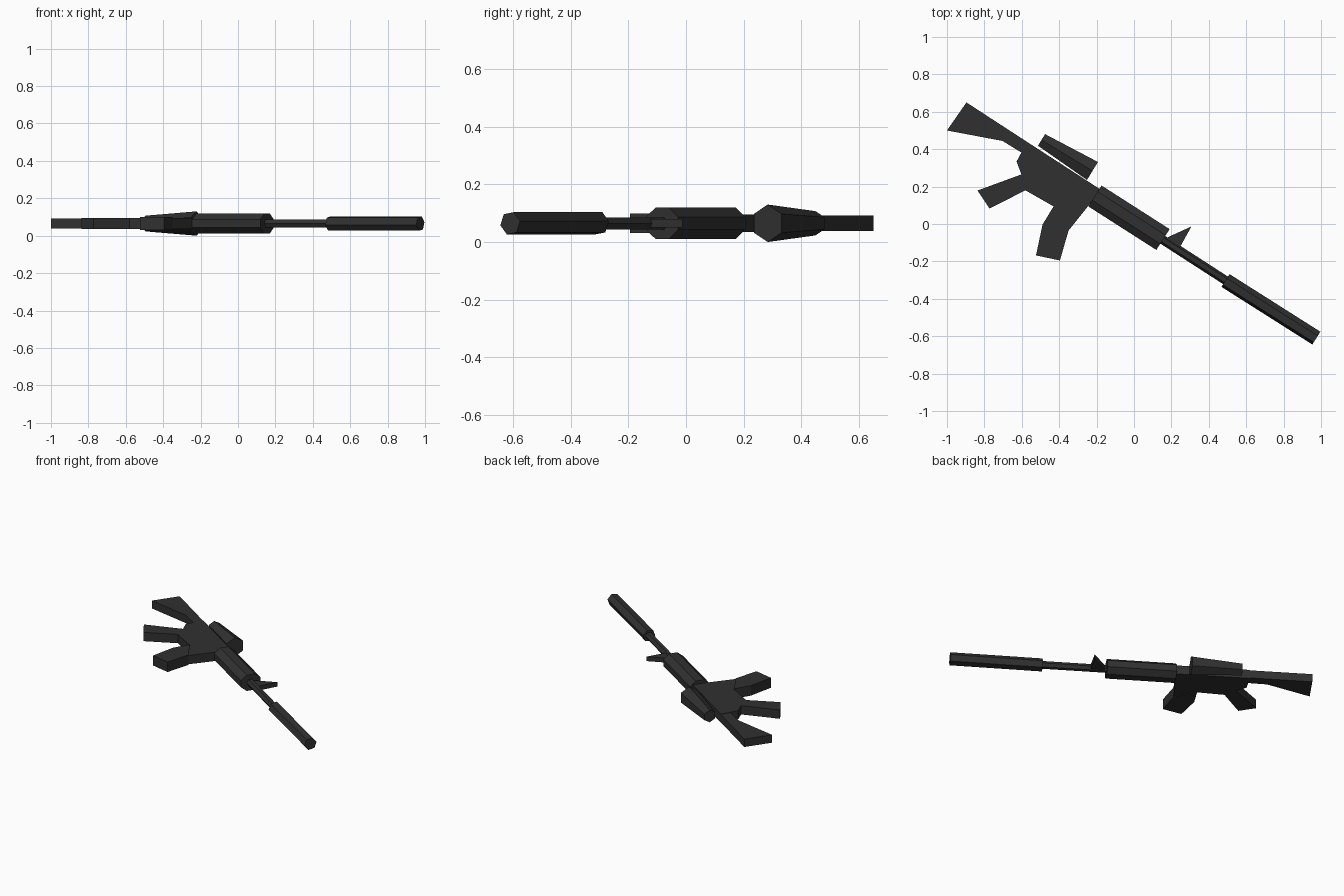
import bpy, bmesh, math
from mathutils import Vector, Matrix

if "Cube" in bpy.data.objects:
    bpy.data.objects.remove(bpy.data.objects["Cube"])

ZC = 0.065  # height of the model's flat mid-plane

mat = bpy.data.materials.new("dark_grey")
mat.diffuse_color = (0.03, 0.03, 0.03, 1)
mat.use_nodes = True
mat.node_tree.nodes["Principled BSDF"].inputs["Base Color"].default_value = mat.diffuse_color


def finish(bm, name):
    bmesh.ops.recalc_face_normals(bm, faces=bm.faces)
    me = bpy.data.meshes.new(name)
    bm.to_mesh(me)
    bm.free()
    me.materials.append(mat)
    bpy.context.collection.objects.link(bpy.data.objects.new(name, me))


def slab(name, pts, thick):
    """Extrude a top-view outline symmetrically about the mid-plane."""
    bm = bmesh.new()
    f = bm.faces.new([bm.verts.new((x, y, ZC - thick / 2)) for x, y in pts])
    top = bmesh.ops.extrude_face_region(bm, geom=[f])["geom"]
    bmesh.ops.translate(bm, vec=(0, 0, thick),
                        verts=[v for v in top if isinstance(v, bmesh.types.BMVert)])
    finish(bm, name)


def tube(name, a, b, r1, r2, sides, turn=0.0, zscale=1.0):
    """Faceted tube or cone between two points of the mid-plane."""
    a, b = Vector((*a, ZC)), Vector((*b, ZC))
    d = b - a
    along, up = d.normalized(), Vector((0, 0, 1))
    across = up.cross(along)
    bm = bmesh.new()
    rings = []
    for p, r in ((a, r1), (b, r2)):
        ring = []
        for i in range(sides):
            t = math.radians(turn) + math.tau * i / sides
            ring.append(bm.verts.new(p + across * r * math.cos(t) + up * r * zscale * math.sin(t)))
        rings.append(ring)
    for i in range(sides):
        j = (i + 1) % sides
        bm.faces.new((rings[0][i], rings[0][j], rings[1][j], rings[1][i]))
    for ring in rings:
        bm.faces.new(ring)
    finish(bm, name)


# Flat body parts
slab("stock", [(-0.896, 0.65), (-1.0, 0.50), (-0.703, 0.444), (-0.602, 0.382),
               (-0.57, 0.438)], 0.054)
slab("receiver", [(-0.57, 0.438), (-0.602, 0.382), (-0.628, 0.334), (-0.602, 0.265),
                  (-0.58, 0.18), (-0.43, 0.094), (-0.35, -0.035), (-0.25, 0.09),
                  (-0.18, 0.185)], 0.06)
slab("grip", [(-0.602, 0.265), (-0.837, 0.179), (-0.773, 0.083), (-0.58, 0.18)], 0.06)
slab("magazine", [(-0.43, 0.094), (-0.489, -0.003), (-0.524, -0.168),
                  (-0.396, -0.195), (-0.35, -0.035)], 0.068)

# Faceted tubes along the axis
tube("handguard", (-0.209, 0.15), (0.155, -0.083), 0.0715, 0.0715, 8, 22.5, 0.82)
tube("barrel", (-0.23, 0.163), (0.50, -0.308), 0.024, 0.024, 6)
tube("muzzle_tube", (0.489, -0.302), (0.975, -0.61), 0.041, 0.041, 6, 10)
tube("scope", (-0.4945, 0.4495), (-0.222, 0.2835), 0.042, 0.065, 6, 30)

# Pointed front sight on the barrel
slab("front_sight", [(0.165, -0.078), (0.307, -0.013), (0.245, -0.125)], 0.03)
